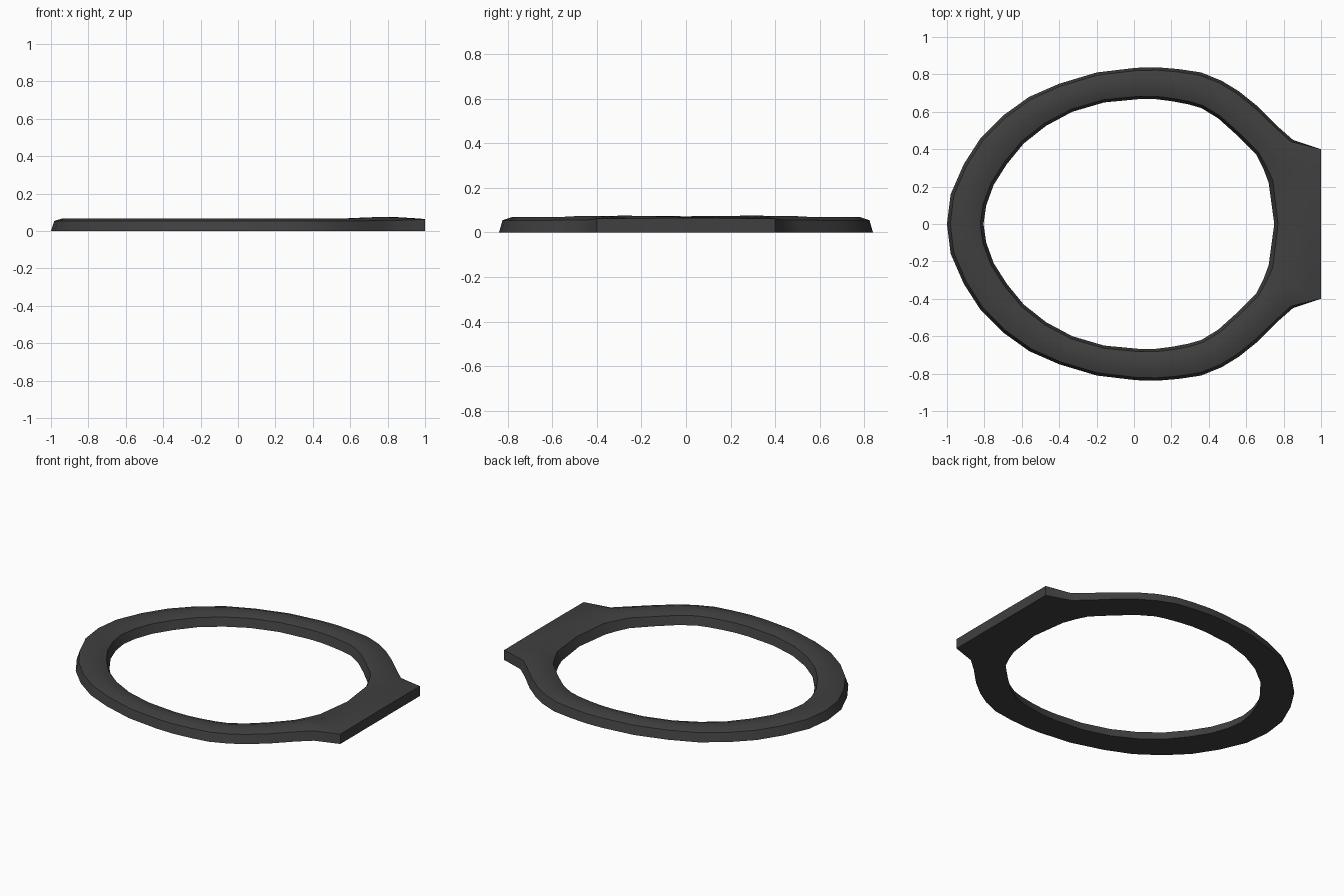
import bpy, bmesh, math

if "Cube" in bpy.data.objects:
    bpy.data.objects.remove(bpy.data.objects["Cube"])

# Half outlines (y >= 0), paired outer / inner, from the left tip to the tab centre
OUTER = [(-1, 0), (-.98, .16), (-.91, .32), (-.82, .46), (-.70, .58), (-.56, .68),
         (-.40, .75), (-.20, .81), (.01, .835), (.12, .838), (.24, .828), (.36, .81),
         (.47, .765), (.56, .71), (.66, .63), (.77, .52), (.85, .45), (1, .40), (1, 0)]
INNER = [(-.805, 0), (-.79, .10), (-.75, .21), (-.68, .32), (-.59, .43), (-.47, .525),
         (-.33, .60), (-.16, .65), (.03, .668), (.12, .667), (.20, .657), (.29, .64),
         (.36, .62), (.45, .565), (.55, .475), (.655, .37), (.69, .30), (.72, .22), (.75, 0)]

# Cross-sections: (fraction from outer to inner edge, height)
BAND = [(0, 0), (.09, .054), (.33, .068), (.67, .068), (.91, .054), (1, 0)]
ROOT = [(0, 0), (.07, .056), (.33, .074), (.65, .073), (.91, .057), (1, 0)]
TAB = [(0, 0), (0, .062), (.25, .069), (.6, .075), (.92, .058), (1, 0)]
TAB_MID = [(0, 0), (0, .064), (.25, .069), (.6, .072), (.92, .056), (1, 0)]

last = len(OUTER) - 1
sections = {last - 3: ROOT, last - 2: ROOT, last - 1: TAB, last: TAB_MID}
stations = [(i, 1) for i in range(last + 1)] + [(i, -1) for i in range(last - 1, 0, -1)]

# Flat ring with rounded top and squared tab
bm = bmesh.new()
rings = []
for i, side in stations:
    (ox, oy), (ix, iy) = OUTER[i], INNER[i]
    rings.append([bm.verts.new((ox + (ix - ox) * t, side * (oy + (iy - oy) * t), z))
                  for t, z in sections.get(i, BAND)])
for a, b in zip(rings, rings[1:] + rings[:1]):
    n = len(a)
    for k in range(n):
        bm.faces.new((a[k], a[(k + 1) % n], b[(k + 1) % n], b[k]))
bmesh.ops.recalc_face_normals(bm, faces=bm.faces)

mesh = bpy.data.meshes.new("tabbed_ring")
bm.to_mesh(mesh)
bm.free()
ring = bpy.data.objects.new("tabbed_ring", mesh)
bpy.context.collection.objects.link(ring)

# Dark grey finish
mat = bpy.data.materials.new("dark_grey")
mat.diffuse_color = (.05, .05, .05, 1)
mat.use_nodes = True
mat.node_tree.nodes["Principled BSDF"].inputs["Base Color"].default_value = mat.diffuse_color
mesh.materials.append(mat)

bpy.context.view_layer.objects.active = ring
ring.select_set(True)
bpy.ops.object.shade_smooth_by_angle(angle=math.radians(50))
